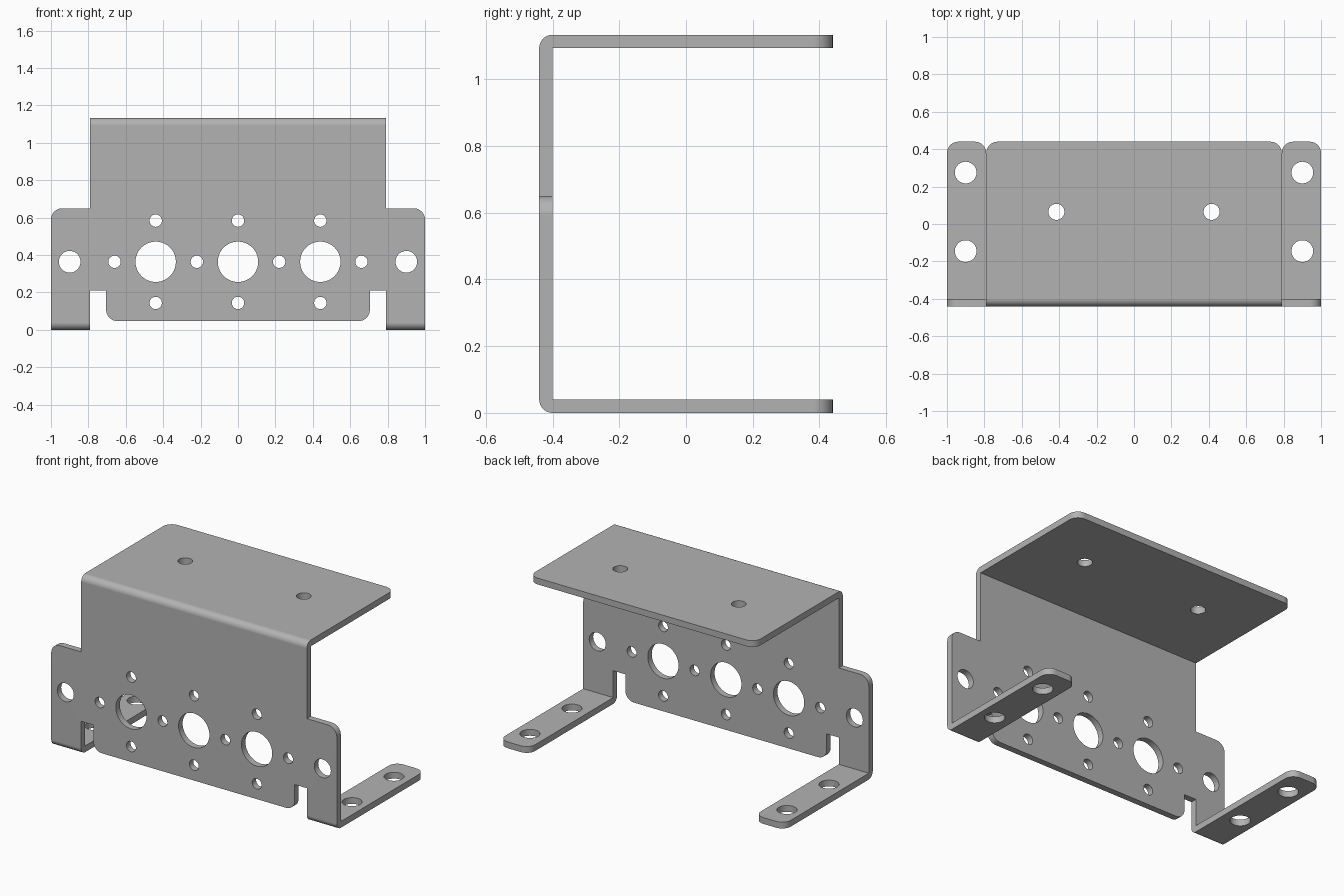
import bpy, bmesh, math
from mathutils import Vector, Matrix

if "Cube" in bpy.data.objects:
    bpy.data.objects.remove(bpy.data.objects["Cube"])

R = 0.06            # corner radius of the sheet
T = 0.04            # sheet thickness
H = 1.133           # overall height
BACK = 0.44         # half depth
W, E = 0.79, 1.0    # half width of the top plate, and of the ears


def fillet(corners, steps=8):
    """Turn (u, v, radius) right-angle corners into a rounded outline."""
    out = []
    for i, (u, v, r) in enumerate(corners):
        c = Vector((u, v))
        pts = [c]
        if r:
            a = (Vector(corners[i - 1][:2]) - c).normalized()
            b = (Vector(corners[(i + 1) % len(corners)][:2]) - c).normalized()
            mid = c + (a + b) * r
            angles = [math.pi / 2 * k / steps for k in range(steps + 1)]
            pts = [mid - r * (b * math.cos(t) + a * math.sin(t)) for t in angles]
        for p in pts:
            if not out or (p - out[-1]).length > 1e-4:
                out.append(p)
    return out


def finish(bm, name):
    bmesh.ops.recalc_face_normals(bm, faces=bm.faces)
    mesh = bpy.data.meshes.new(name)
    bm.to_mesh(mesh)
    bm.free()
    obj = bpy.data.objects.new(name, mesh)
    bpy.context.collection.objects.link(obj)
    return obj


def prism(name, corners, place, start, end):
    """Extrude an outline from start to end; place maps (u, v, depth) to xyz."""
    bm = bmesh.new()
    face = bm.faces.new([bm.verts.new(place(p.x, p.y, start)) for p in fillet(corners)])
    new = bmesh.ops.extrude_face_region(bm, geom=[face])["geom"]
    shift = Vector(place(0, 0, end)) - Vector(place(0, 0, start))
    bmesh.ops.translate(bm, vec=shift, verts=[g for g in new if isinstance(g, bmesh.types.BMVert)])
    return finish(bm, name)


def mirrored(half):
    """Complete an outline that starts and ends next to the centre line."""
    return half + [(-u, v, r) for u, v, r in reversed(half)]


# Folded sheet: C-shaped side profile with rounded outer bends
bracket = prism("bracket", [
    (0.6, 0, 0), (-BACK, 0, T), (-BACK, H, T), (0.6, H, 0),
    (0.6, H - T, 0), (T - BACK, H - T, 0), (T - BACK, T, 0), (0.6, T, 0),
], lambda u, v, d: (d, u, v), -1.1, 1.1)

# Front silhouette: top plate, ears, legs, notches and centre tab
front = prism("front_outline", mirrored([
    (W, 1.3, 0), (W, 0.65, 0), (E, 0.65, R), (E, -0.1, 0),
    (W, -0.1, 0), (W, 0.21, 0), (0.705, 0.21, 0), (0.705, 0.047, R),
]), lambda u, v, d: (u, d, v), -0.7, 0.7)

# Plan silhouette: rounded back corners of the top plate and both feet
plan = prism("plan_outline", mirrored([
    (W, BACK, R), (W, BACK - R, 0), (W, BACK, R), (E, BACK, R), (E, -0.6, 0),
]), lambda u, v, d: (u, v, d), -0.3, 1.5)

# Hole cutters
bm = bmesh.new()


def hole(x, y, z, radius, upright):
    turn = Matrix() if upright else Matrix.Rotation(math.pi / 2, 4, 'X')
    bmesh.ops.create_cone(bm, cap_ends=True, segments=40, radius1=radius, radius2=radius,
                          depth=0.15, matrix=Matrix.Translation((x, y, z)) @ turn)


MID, SPACING, SMALL = 0.364, 0.44, 0.033
FACE = -BACK + T / 2
for i in (-1, 0, 1):                      # sensor openings with screws above and below
    hole(i * SPACING, FACE, MID, 0.108, False)
    for dz in (-0.22, 0.22):
        hole(i * SPACING, FACE, MID + dz, SMALL, False)
for s in (-1, 1):
    for x in (0.22, 0.66):                # screws between the openings
        hole(s * x, FACE, MID, SMALL, False)
    hole(s * 0.9, FACE, MID, 0.058, False)        # ear hole
    hole(s * 0.415, 0.065, H - T / 2, 0.043, True)  # top plate hole
    for y in (-0.145, 0.275):             # foot holes
        hole(s * 0.9, y, T / 2, 0.058, True)
holes = finish(bm, "hole_cutters")

# Cut the folded sheet to shape
bpy.ops.object.select_all(action='DESELECT')
bpy.context.view_layer.objects.active = bracket
bracket.select_set(True)
for cutter, operation in ((front, 'INTERSECT'), (plan, 'INTERSECT'), (holes, 'DIFFERENCE')):
    cutter.hide_render = True
    mod = bracket.modifiers.new(cutter.name, 'BOOLEAN')
    mod.object, mod.operation, mod.solver = cutter, operation, 'EXACT'
    bpy.ops.object.modifier_apply(modifier=mod.name)
    bpy.data.objects.remove(cutter)

# Grey metal and shading
grey = bpy.data.materials.new("grey_metal")
grey.use_nodes = True
colour = (0.45, 0.45, 0.45, 1)
grey.diffuse_color = colour
grey.node_tree.nodes["Principled BSDF"].inputs["Base Color"].default_value = colour
bracket.data.materials.clear()
bracket.data.materials.append(grey)
bpy.ops.object.shade_smooth_by_angle(angle=math.radians(30))
weighted = bracket.modifiers.new("flat_faces", 'WEIGHTED_NORMAL')
weighted.keep_sharp = True
